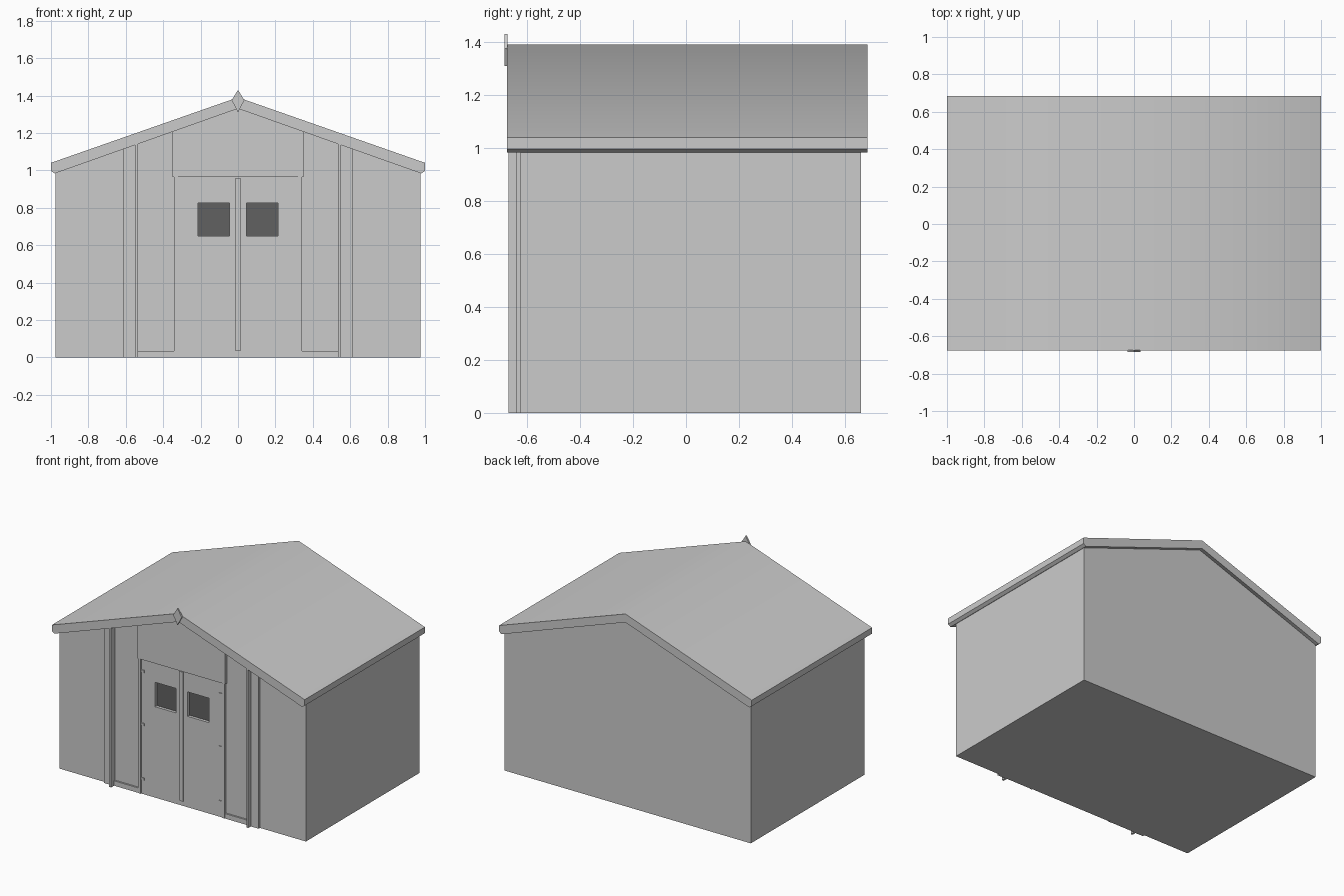
import bpy, bmesh, math

if "Cube" in bpy.data.objects:
    bpy.data.objects.remove(bpy.data.objects["Cube"])

SLOPE = 0.354


def under_roof(x):
    return 1.332 - SLOPE * abs(x)


def prism(name, pts, y0, y1):
    """Extrude an XZ outline between two y positions."""
    bm = bmesh.new()
    front = [bm.verts.new((x, y0, z)) for x, z in pts]
    face = bm.faces.new(front)
    res = bmesh.ops.extrude_face_region(bm, geom=[face])
    verts = [g for g in res["geom"] if isinstance(g, bmesh.types.BMVert)]
    bmesh.ops.translate(bm, verts=verts, vec=(0, y1 - y0, 0))
    bmesh.ops.recalc_face_normals(bm, faces=bm.faces)
    me = bpy.data.meshes.new(name)
    bm.to_mesh(me)
    bm.free()
    ob = bpy.data.objects.new(name, me)
    bpy.context.collection.objects.link(ob)
    return ob


def box(name, x0, x1, y0, y1, z0, z1):
    return prism(name, [(x0, z0), (x1, z0), (x1, z1), (x0, z1)], y0, y1)


def strip(name, x0, x1, y0, y1, z0=0):
    """Vertical board whose top follows the roof slope."""
    return prism(name, [(x0, z0), (x1, z0), (x1, under_roof(x1)), (x0, under_roof(x0))], y0, y1)


def cut(ob, cutter):
    m = ob.modifiers.new("opening", "BOOLEAN")
    m.operation = "DIFFERENCE"
    m.solver = "EXACT"
    m.object = cutter


glass = bpy.data.materials.new("dark_glass")
glass.diffuse_color = (0.12, 0.12, 0.12, 1)
glass.use_nodes = True
glass.node_tree.nodes["Principled BSDF"].inputs["Base Color"].default_value = glass.diffuse_color

# Main walls with gables
walls = prism("walls", [(-0.975, 0), (0.975, 0), (0.975, under_roof(0.975)), (0, under_roof(0)),
                        (-0.975, under_roof(0.975))], -0.625, 0.66)

# Roof slab, softly shaded across the ridge
roof = prism("roof", [(-1, 1.04), (0, 1.39), (1, 1.04), (1, 0.997), (0.98, 0.983), (0, 1.33),
                      (-0.98, 0.983), (-1, 0.997)], -0.675, 0.685)
bpy.context.view_layer.objects.active = roof
roof.select_set(True)
bpy.ops.object.shade_smooth_by_angle(angle=math.radians(42))
roof.select_set(False)

# Ridge ornament
prism("ridge_finial", [(0, 1.31), (0.034, 1.375), (0, 1.43), (-0.034, 1.375)], -0.685, -0.673)

# Panel over the doorway
prism("header_panel", [(-0.35, 0.965), (0.35, 0.965), (0.35, under_roof(0.35)), (0, under_roof(0)),
                       (-0.35, under_roof(0.35))], -0.644, -0.62)

# Double door and centre cover strip
door = box("double_door", -0.32, 0.32, -0.634, -0.615, 0, 0.966)
box("door_centre_strip", -0.014, 0.014, -0.643, -0.63, 0.035, 0.96)

for side, s in (("left", -1), ("right", 1)):
    def xs(a, b):
        return sorted((s * a, s * b))
    # Window openings and panes
    cutter = box(side + "_window_cutter", *xs(0.045, 0.213), -0.7, -0.603, 0.65, 0.825)
    cutter.hide_render = True
    cutter.hide_viewport = True
    cutter.display_type = "WIRE"
    cut(walls, cutter)
    cut(door, cutter)
    pane = box(side + "_window_pane", *xs(0.044, 0.214), -0.613, -0.602, 0.649, 0.826)
    pane.data.materials.append(glass)
    # Door jamb and hinges
    box(side + "_door_jamb", *xs(0.322, 0.342), -0.64, -0.62, 0, 0.966)
    for i, z in enumerate((0.11, 0.5, 0.88)):
        box(f"{side}_hinge_{i}", *xs(0.295, 0.325), -0.639, -0.63, z - 0.008, z + 0.008)
    # Low rail under the side panel
    box(side + "_base_rail", *xs(0.342, 0.535), -0.637, -0.62, 0, 0.035)
    # Projecting post and flat board beside it
    strip(side + "_post", *xs(0.535, 0.55), -0.67, -0.62)
    strip(side + "_flat_board", *xs(0.55, 0.612), -0.64, -0.62)
